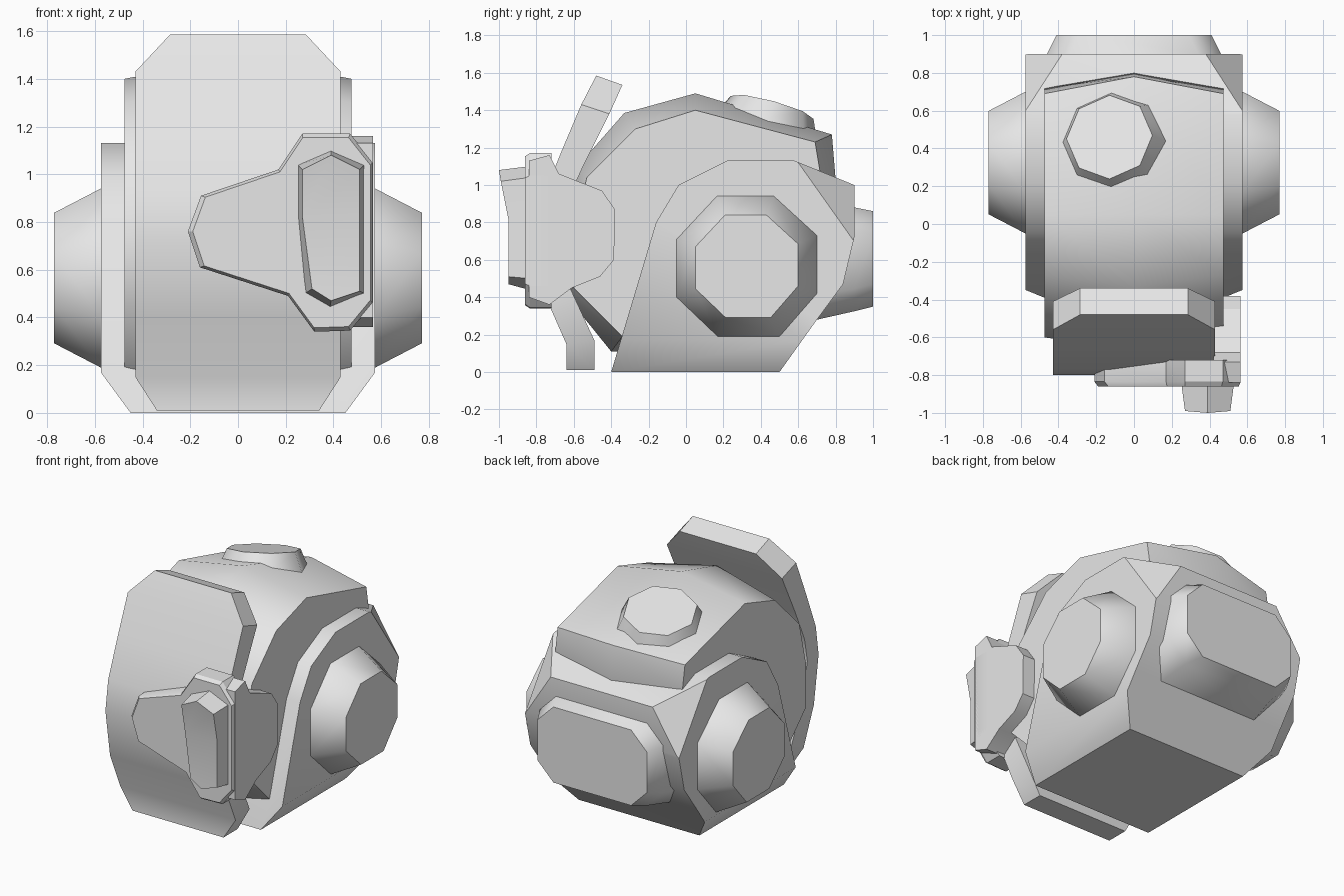
import bpy, bmesh, math
from mathutils import Vector, Matrix

cube = bpy.data.objects.get("Cube")
if cube:
    bpy.data.objects.remove(cube, do_unlink=True)

grey = bpy.data.materials.new("plain_grey")
grey.use_nodes = True
grey.diffuse_color = (0.8, 0.8, 0.8, 1)
grey.node_tree.nodes["Principled BSDF"].inputs["Base Color"].default_value = (0.8, 0.8, 0.8, 1)


def loft(rings):
    """Skin a list of equal-length point rings and cap both ends."""
    bm = bmesh.new()
    vs = [[bm.verts.new(p) for p in r] for r in rings]
    n = len(vs[0])
    for a, b in zip(vs, vs[1:]):
        for i in range(n):
            j = (i + 1) % n
            bm.faces.new((a[i], a[j], b[j], b[i]))
    bm.faces.new(vs[0])
    bm.faces.new(vs[-1])
    return bm, vs


def finish(name, bm, angle):
    bmesh.ops.recalc_face_normals(bm, faces=bm.faces[:])
    me = bpy.data.meshes.new(name)
    bm.to_mesh(me)
    bm.free()
    me.materials.append(grey)
    ob = bpy.data.objects.new(name, me)
    bpy.context.collection.objects.link(ob)
    bpy.ops.object.select_all(action='DESELECT')
    ob.select_set(True)
    bpy.context.view_layer.objects.active = ob
    bpy.ops.object.shade_smooth_by_angle(angle=math.radians(angle))
    return ob


def at_x(x, pts):
    return [(x, y, z) for y, z in pts]


def at_y(y, pts):
    return [(x, y, z) for x, z in pts]


def scaled(pts, c, s):
    return [(c[0] + (a - c[0]) * s, c[1] + (b - c[1]) * s) for a, b in pts]


# Inner shell, crowned along its centre line
side = [(.05, 1.4), (-.27, 1.3), (-.53, 1.04), (-.6, .75), (-.6, .45),
        (-.34, .19), (.3, .2), (.6, .5), (.72, 1.05), (.69, 1.23)]
mid = [(.05, 1.49), (-.33, 1.385), (-.58, 1.1), (-.67, .78), (-.65, .42),
       (-.4, .11), (.3, .1), (.6, .5), (.8, 1.03), (.78, 1.27)]
bm, _ = loft([at_x(-.475, side), at_x(0, mid), at_x(.475, side)])
finish("inner_shell", bm, 40)

# Lower shell: extruded profile with trimmed bottom edges and rear top corners
jaw = [(-.4, 0), (.5, 0), (.7, .28), (.84, .47), (.9, .72), (.9, 1.0),
       (.58, 1.13), (.22, 1.13), (-.04, 1.0), (-.16, .8)]
bm, _ = loft([at_x(-.575, jaw), at_x(.575, jaw)])
for s in (-1, 1):
    for co, no in (((.575, 0, .17), (.17, 0, -.125)),
                   ((.38, .9, 1.0), (.084, .0762, .054))):
        geom = bm.verts[:] + bm.edges[:] + bm.faces[:]
        cut = bmesh.ops.bisect_plane(bm, geom=geom, plane_co=(co[0] * s, co[1], co[2]),
                                     plane_no=(no[0] * s, no[1], no[2]), clear_outer=True)
        edges = [e for e in cut["geom_cut"] if isinstance(e, bmesh.types.BMEdge)]
        bmesh.ops.holes_fill(bm, edges=edges, sides=0)
finish("lower_shell", bm, 40)

# Ear pods on both sides
ear = [(-.05, .71), (.165, .94), (.47, .94), (.7, .73),
       (.7, .42), (.5, .19), (.17, .19), (-.05, .4)]
ear_tip = scaled(ear, (.325, .565), .73)
for s, label in ((1, "left"), (-1, "right")):
    bm, _ = loft([at_x(.55 * s, ear), at_x(.575 * s, ear), at_x(.77 * s, ear_tip)])
    finish(label + "_ear_pod", bm, 44)


# Rear box with cut corners
def cut_rect(hw, z0, z1, c):
    return [(-hw, z0 + c), (-hw + c, z0), (hw - c, z0), (hw, z0 + c),
            (hw, z1 - c), (hw - c, z1), (-hw + c, z1), (-hw, z1 - c)]


bm, _ = loft([at_y(.7, cut_rect(.5, .28, .93, .13)),
              at_y(.9, cut_rect(.46, .325, .88, .12)),
              at_y(1.0, cut_rect(.41, .35, .86, .12))])
finish("rear_box", bm, 46)


# Tilted cap on the crown
def octagon(r, z):
    return [(r * math.cos(i * math.pi / 4), r * math.sin(i * math.pi / 4), z) for i in range(8)]


bm, _ = loft([octagon(.3, -.16), octagon(.275, -.1), octagon(.23, 0)])
bm.transform(Matrix.Translation((-.13, .46, 1.415)) @ Matrix.Rotation(-.27, 4, 'X')
             @ Matrix.Rotation(-.15, 4, 'Y'))
finish("crown_cap", bm, 44)

# Curved front visor: outer y, z, inner y, z, half width
stations = [(-.48, 1.585, -.34, 1.535, .285), (-.56, 1.43, -.41, 1.38, .43),
            (-.67, 1.17, -.55, 1.1, .43), (-.77, .92, -.65, .88, .43),
            (-.8, .72, -.68, .72, .43), (-.75, .4, -.62, .45, .43),
            (-.64, .15, -.49, .17, .43), (-.64, .01, -.49, .01, .34)]
bm, _ = loft([[(-w, oy, oz), (w, oy, oz), (w, iy, iz), (-w, iy, iz)]
              for oy, oz, iy, iz, w in stations])
finish("visor", bm, 35)

# Teardrop plate on the visor
plate = [(-.21, .76), (-.155, .91), (.17, 1.02), (.27, 1.17), (.47, 1.17), (.565, 1.05),
         (.565, .46), (.47, .345), (.32, .34), (.21, .49), (-.16, .61)]
bm, _ = loft([at_y(-.72, plate), at_y(-.835, plate),
              at_y(-.86, scaled(plate, (.3, .76), .96))])
finish("visor_plate", bm, 30)

# Side bracket holding the plate
bracket = [(-.84, 1.13), (-.73, 1.16), (-.68, 1.06), (-.45, .97), (-.38, .87),
           (-.385, .6), (-.46, .51), (-.61, .45), (-.73, .36), (-.84, .4)]
bm, _ = loft([at_x(.42, bracket), at_x(.565, bracket)])
finish("side_bracket", bm, 30)

# Raised lens, leaning forward at the top
lens = [(.25, 1.04), (.39, 1.1), (.53, 1.04), (.53, .82),
        (.53, .5), (.385, .44), (.28, .5), (.25, .82)]
tip = [(.27, 1.02), (.39, 1.08), (.51, 1.02), (.51, .82),
       (.51, .51), (.39, .47), (.31, .52), (.27, .82)]
bm, vs = loft([at_y(-.84, lens),
               [(x, -.95 - max(0, z - .82) * .2 / 1.04, z) for x, z in tip]])
for v in vs[-1]:
    if v.co.z > .9:
        v.co.y = -1.0 if v.co.z > 1.05 else -.99
bmesh.ops.connect_verts(bm, verts=[vs[-1][3], vs[-1][7]])
finish("lens", bm, 35)
